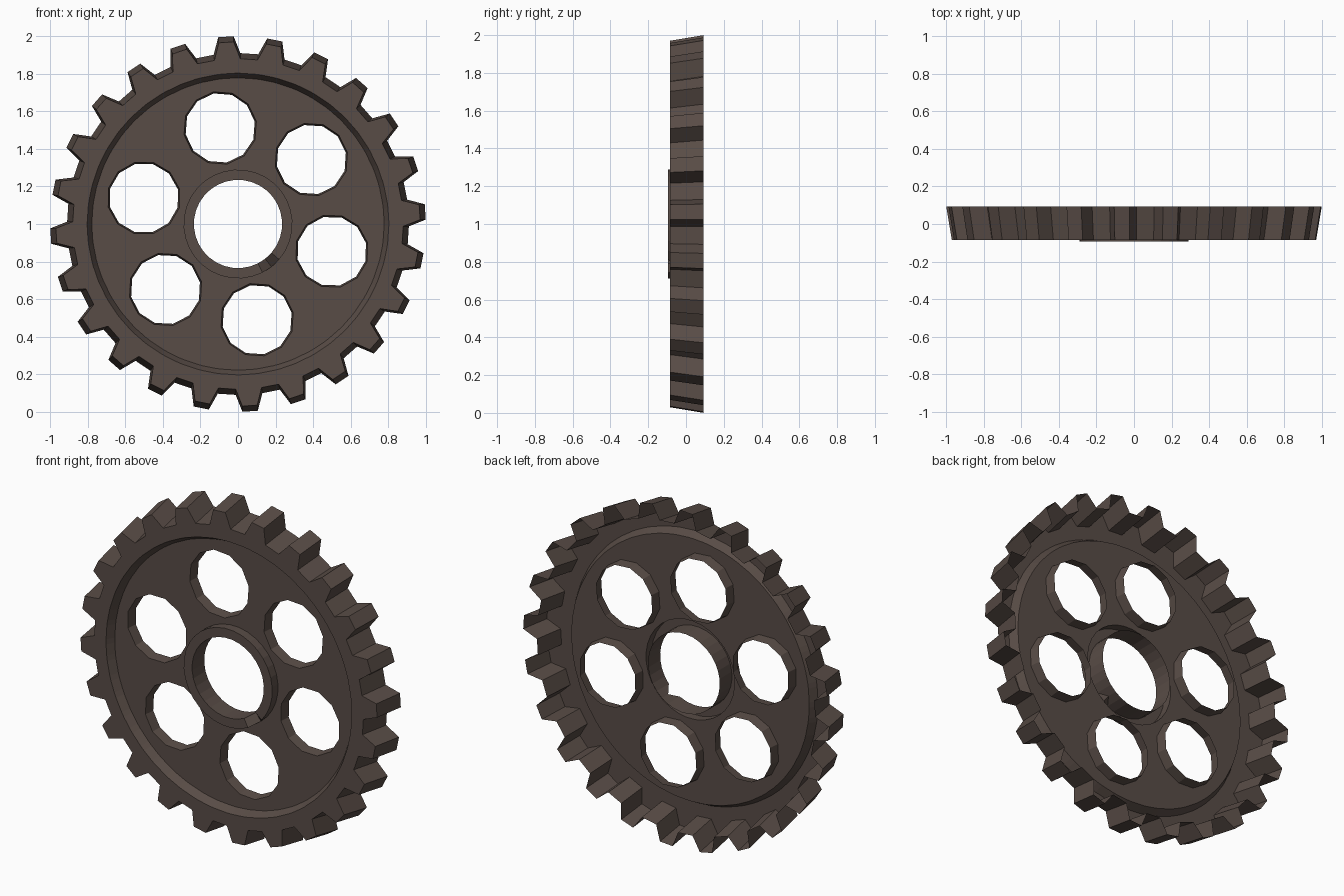
import bpy, bmesh, math

cube = bpy.data.objects.get("Cube")
if cube:
    bpy.data.objects.remove(cube, do_unlink=True)

# Single dark brown colour
BROWN = (0.098, 0.072, 0.061, 1.0)
mat = bpy.data.materials.new("dark brown iron")
mat.use_nodes = True
mat.diffuse_color = BROWN
bsdf = mat.node_tree.nodes["Principled BSDF"]
bsdf.inputs["Base Color"].default_value = BROWN
bsdf.inputs["Roughness"].default_value = 0.8

FRONT, BACK = -0.086, 0.093      # toothed rim
WEB, COLLAR_BACK = -0.04, 0.02   # recessed plate, and the walls behind it
HUB_FRONT = -0.094
TEETH, TOOTH_START = 24, -3.7
HOLE_ANGLES = (-10.5, 48.7, 106.2, 168.7, 227.9, 285.4)


def circle(r, y, angles, centre=(0, 1)):
    """Points at clockwise angles (degrees from the top), seen from the front."""
    return [(centre[0] + r * math.sin(math.radians(a)), y,
             centre[1] + r * math.cos(math.radians(a))) for a in angles]


def even(n, start=0):
    return [start + 360 * i / n for i in range(n)]


def finish(name, bm):
    mesh = bpy.data.meshes.new(name)
    bm.to_mesh(mesh)
    bm.free()
    mesh.materials.append(mat)
    obj = bpy.data.objects.new(name, mesh)
    bpy.context.collection.objects.link(obj)


def add_strip(bm, loops):
    """Bridge successive loops into an open shell."""
    rows = [[bm.verts.new(p) for p in loop] for loop in loops]
    n = len(rows[0])
    for row, nxt in zip(rows, rows[1:]):
        for i in range(n):
            j = (i + 1) % n
            bm.faces.new((row[i], nxt[i], nxt[j], row[j]))


# Toothed rim: open-backed shell with tapered teeth and a bevel down to the web
tooth_angles, is_tip = [], []
for t in range(TEETH):
    c = TOOTH_START + t * 360 / TEETH
    tooth_angles += [c - 4.5, c - 2.35, c + 2.35, c + 4.5]
    is_tip += [False, True, True, False]


def teeth_loop(root, tip, y):
    return [circle(tip if t else root, y, [a])[0] for a, t in zip(tooth_angles, is_tip)]


bm = bmesh.new()
add_strip(bm, [
    teeth_loop(0.91, 1.0, BACK),
    teeth_loop(0.88, 0.97, FRONT),
    circle(0.803, FRONT, tooth_angles),
    circle(0.778, WEB, tooth_angles),
])
finish("toothed_rim", bm)

# Outlines of the six lightening holes and the hub
hub_angles = even(32, 142)
holes = []
for a in HOLE_ANGLES:
    _, _, z = circle(0.52, 0, [a])[0]
    x = 0.52 * math.sin(math.radians(a))
    holes.append(((x, z), even(12, a)))

# Web: flat sheet filled between the rim, the hub and the hole outlines
outlines = [circle(0.778, WEB, tooth_angles), circle(0.29, WEB, hub_angles)]
outlines += [circle(0.196, WEB, angles, centre) for centre, angles in holes]
bm = bmesh.new()
for outline in outlines:
    verts = [bm.verts.new(p) for p in outline]
    for i, v in enumerate(verts):
        bm.edges.new((v, verts[(i + 1) % len(verts)]))
bmesh.ops.triangle_fill(bm, edges=bm.edges[:], use_beauty=True, normal=(0, -1, 0))
bm.normal_update()
for f in bm.faces:
    if f.normal.y > 0:
        f.normal_flip()
finish("web_plate", bm)

# Hole collars: short walls behind the web, narrowing a little
bm = bmesh.new()
for centre, angles in holes:
    add_strip(bm, [circle(0.196, WEB, angles, centre),
                   circle(0.187, COLLAR_BACK, angles, centre)])
finish("hole_collars", bm)

# Hub: raised ring with a small V notch, and the bore wall
def hub_front(r):
    loop = circle(r, HUB_FRONT, hub_angles)
    loop[0] = (loop[0][0], WEB, loop[0][2])
    return loop


bm = bmesh.new()
add_strip(bm, [
    circle(0.29, WEB, hub_angles),
    hub_front(0.29),
    hub_front(0.235),
    circle(0.235, COLLAR_BACK, hub_angles),
])
bmesh.ops.remove_doubles(bm, verts=bm.verts[:], dist=0.0005)
finish("hub", bm)
